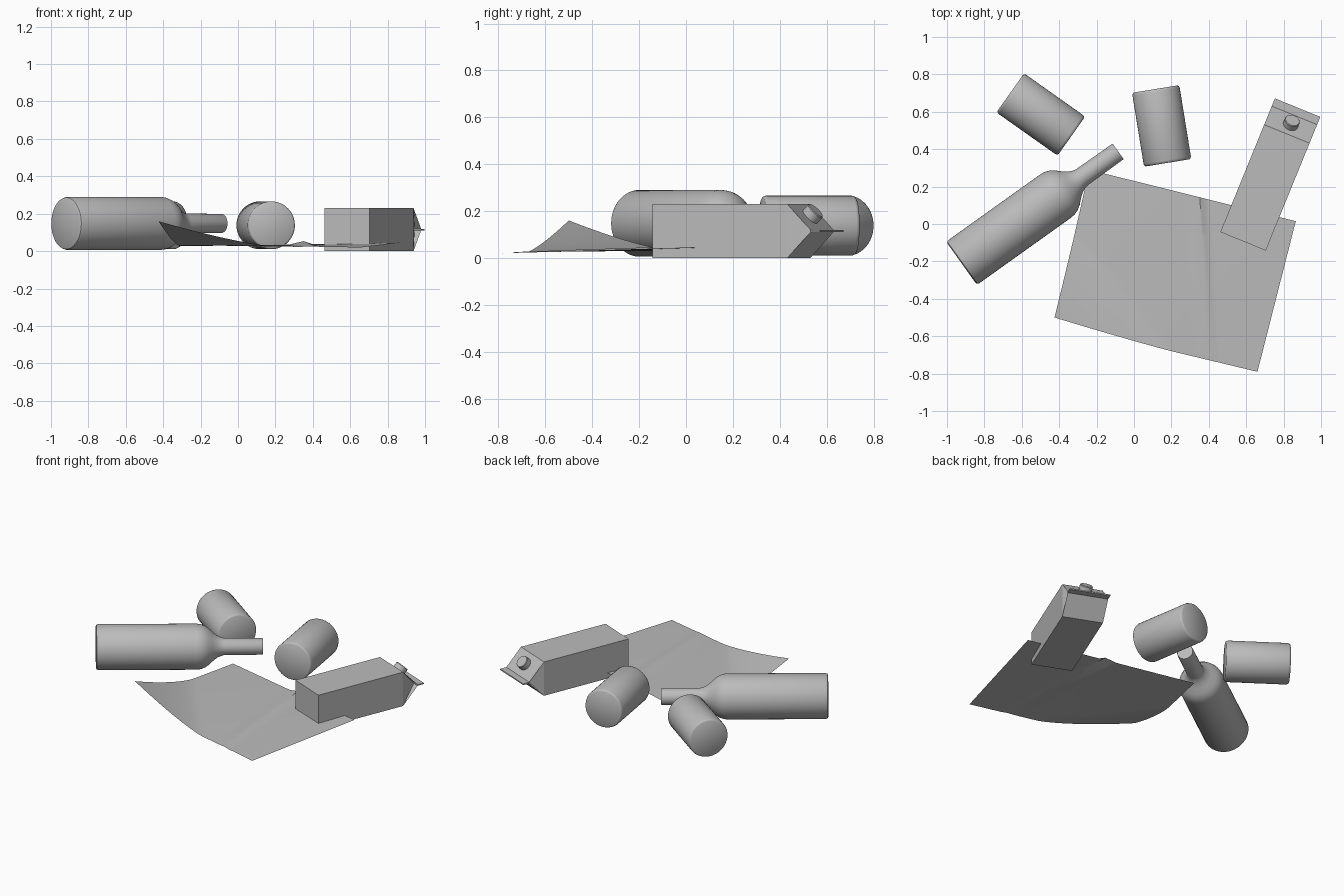
import bpy, bmesh, math
from mathutils import Vector, Matrix

if "Cube" in bpy.data.objects:
    bpy.data.objects.remove(bpy.data.objects["Cube"])

grey = bpy.data.materials.new("plain_grey")
grey.use_nodes = True
grey.diffuse_color = (0.5, 0.5, 0.5, 1)
grey.node_tree.nodes["Principled BSDF"].inputs["Base Color"].default_value = (0.5, 0.5, 0.5, 1)


def finish(name, bm, smooth=None, normals=True):
    """Turn a bmesh into a named object, smooth below the given angle."""
    if normals:
        bmesh.ops.recalc_face_normals(bm, faces=bm.faces)
    mesh = bpy.data.meshes.new(name)
    bm.to_mesh(mesh)
    bm.free()
    mesh.materials.append(grey)
    obj = bpy.data.objects.new(name, mesh)
    bpy.context.collection.objects.link(obj)
    if smooth:
        bpy.ops.object.select_all(action='DESELECT')
        obj.select_set(True)
        bpy.context.view_layer.objects.active = obj
        bpy.ops.object.shade_smooth_by_angle(angle=math.radians(smooth))
    return obj


def lathe(name, profile, start, toward, sides=48):
    """Spin (radius, distance) points about the line from start to toward."""
    bm = bmesh.new()
    rings = []
    for r, d in profile:
        rings.append([bm.verts.new((r * math.cos(a), r * math.sin(a), d))
                      for a in (math.tau * i / sides for i in range(sides))])
    for low, high in zip(rings, rings[1:]):
        for i in range(sides):
            j = (i + 1) % sides
            bm.faces.new((low[i], low[j], high[j], high[i]))
    bm.faces.new(rings[0])
    bm.faces.new(rings[-1])
    axis = Vector(toward) - Vector(start)
    turn = axis.to_track_quat('Z', 'Y').to_matrix().to_4x4()
    bm.transform(Matrix.Translation(start) @ turn)
    return finish(name, bm, 35)


# Bottle lying on its side
lathe("bottle", [(0.130, 0), (0.138, 0.005), (0.142, 0.015), (0.142, 0.62),
                 (0.139, 0.645), (0.130, 0.67), (0.114, 0.695), (0.090, 0.72),
                 (0.070, 0.745), (0.058, 0.77), (0.053, 0.79), (0.051, 1.025), (0.049, 1.029)],
      (-0.922, -0.21, 0.148), (-0.085, 0.388, 0.148))

# Two cans lying on their sides
can = [(0.118, 0), (0.124, 0.004), (0.128, 0.014), (0.128, 0.386), (0.124, 0.396), (0.118, 0.4)]
lathe("left_can", can, (0.18, 0.327, 0.138), (0.115, 0.727, 0.138))
lathe("right_can", can, (-0.335, 0.47, 0.138), (-0.66, 0.70, 0.138))

# Carton lying down: box, gable roof, tucked side folds and top fin
HALF, HEIGHT, FOLD, RIDGE, END, TUCK = 0.131, 0.23, 0.62, 0.731, 0.772, 0.035
MID = HEIGHT / 2
place = Matrix.Translation((0.583, -0.0925, 0)) @ Matrix.Rotation(math.atan2(-0.378, 0.926), 4, 'Z')

bm = bmesh.new()
pair = lambda y, z: [bm.verts.new((s * HALF, y, z)) for s in (-1, 1)]
base_low, base_top = pair(0, 0), pair(0, HEIGHT)
fold_low, fold_top = pair(FOLD, 0), pair(FOLD, HEIGHT)
ridge = pair(RIDGE, MID)
loops = [base_low, fold_low, ridge, fold_top, base_top, base_low]
for a, b in zip(loops, loops[1:]):
    bm.faces.new((a[0], a[1], b[1], b[0]))
for k, s in enumerate((-1, 1)):
    bm.faces.new((base_low[k], fold_low[k], fold_top[k], base_top[k]))
    tuck = bm.verts.new((s * (HALF - TUCK), RIDGE - 0.01, MID))
    bm.faces.new((fold_low[k], tuck, fold_top[k]))
bm.transform(place)
finish("carton", bm)

bm = bmesh.new()
bmesh.ops.create_cube(bm, size=1)
bmesh.ops.scale(bm, vec=(2 * HALF, END - RIDGE + 0.006, 0.008), verts=bm.verts)
bmesh.ops.translate(bm, vec=(0, (END + RIDGE) / 2 - 0.003, MID), verts=bm.verts)
bm.transform(place)
finish("carton_fin", bm)

# Screw cap standing square to the sloping roof
lathe("carton_cap", [(0.041, 0), (0.041, 0.04), (0.038, 0.044)],
      place @ Vector((0, 0.668, 0.172)), place @ Vector((0, 0.698, 0.202)), 32)

# Paper sheet with one curled corner and a fold across it
back_left, back_right = Vector((-0.24, 0.29, 0.027)), Vector((0.865, 0.015, 0.045))
front_left, front_right = Vector((-0.425, -0.53, 0.03)), Vector((0.66, -0.79, 0.02))
COLS, ROWS, CREASE = 64, 32, 40


def sheet_point(i, j):
    v = j / ROWS
    crease = 0.77 + (0.535 - 0.77) * v
    # columns follow the slanting fold
    if i <= CREASE:
        u = crease * i / CREASE
    else:
        u = crease + (1 - crease) * (i - CREASE) / (COLS - CREASE)
    p = front_left.lerp(front_right, u).lerp(back_left.lerp(back_right, u), v)
    # raised fold, tallest at the back
    d = u - crease
    p.z += (0.003 + 0.014 * v) * max(0, 1 - abs(d) / (0.07 if d < 0 else 0.035))
    # corner curl
    curl = max(0, 1 - u / 0.58 - v / 0.6) ** 1.35
    p.z += 0.13 * curl
    p.y += 0.03 * curl
    return p


bm = bmesh.new()
grid = [[bm.verts.new(sheet_point(i, j)) for i in range(COLS + 1)] for j in range(ROWS + 1)]
for j in range(ROWS):
    for i in range(COLS):
        bm.faces.new((grid[j][i], grid[j][i + 1], grid[j + 1][i + 1], grid[j + 1][i]))
finish("paper_sheet", bm, 30, normals=False)
